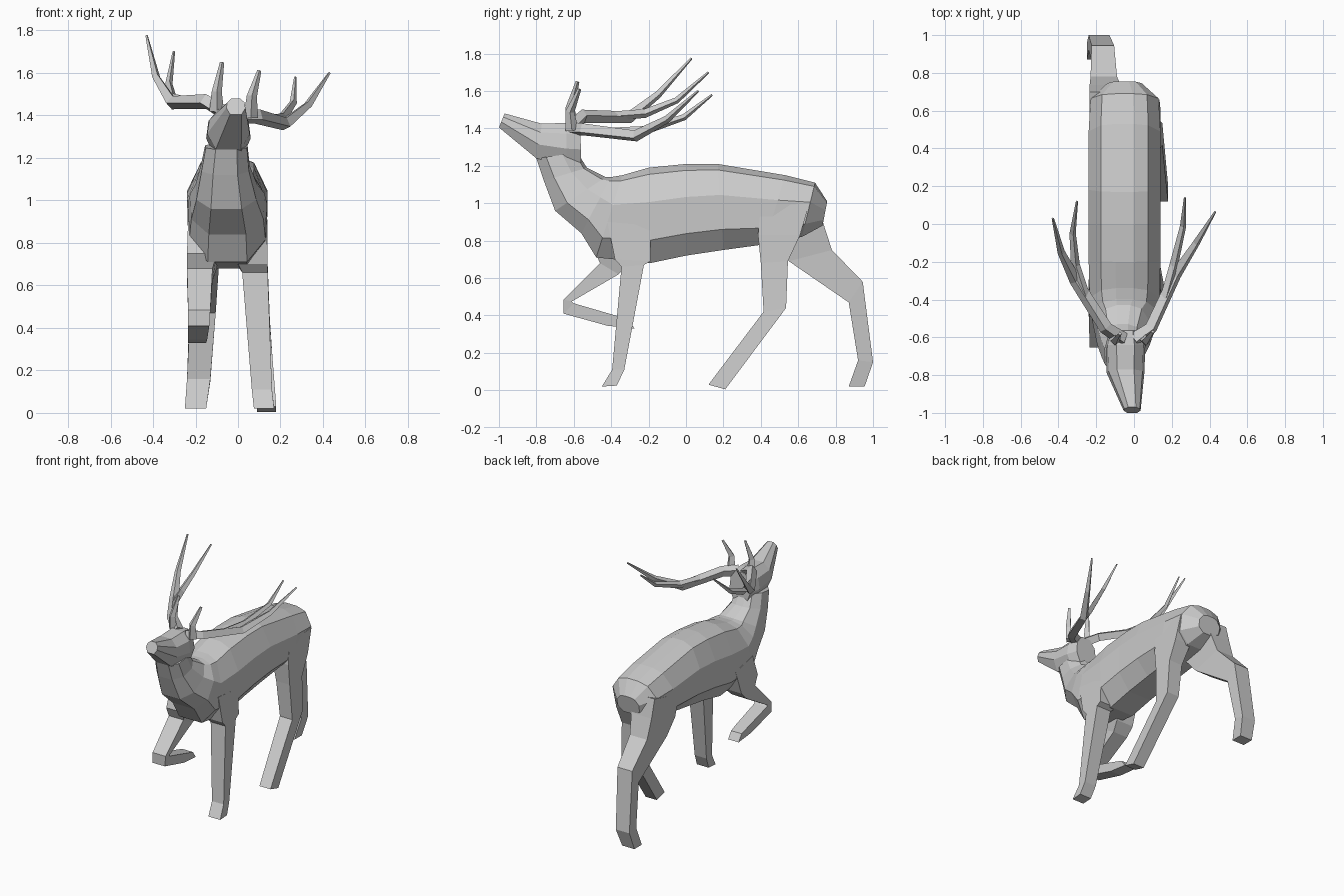
import bpy, bmesh
from mathutils import Vector


def loft(name, rings):
    """Skin a list of equal-sized point rings and cap both ends."""
    bm = bmesh.new()
    vs = [[bm.verts.new(p) for p in r] for r in rings]
    n = len(vs[0])
    for a, b in zip(vs, vs[1:]):
        for i in range(n):
            j = (i + 1) % n
            bm.faces.new((a[i], a[j], b[j], b[i]))
    bm.faces.new(vs[0])
    bm.faces.new(vs[-1])
    bmesh.ops.recalc_face_normals(bm, faces=bm.faces)
    me = bpy.data.meshes.new(name)
    bm.to_mesh(me)
    bm.free()
    ob = bpy.data.objects.new(name, me)
    bpy.context.collection.objects.link(ob)
    return ob


def section(top, bottom, cx, w, profile):
    """Symmetric ring between a top and bottom (y, z) point."""
    t, b = Vector((cx, *top)), Vector((cx, *bottom))
    right = [b.lerp(t, f) + Vector((w * k, 0, 0)) for f, k in profile]
    left = [b.lerp(t, f) - Vector((w * k, 0, 0)) for f, k in reversed(profile)]
    return right + left


def leg(name, rows):
    """Four-sided limb: each row is front (y, z), back (y, z), x range."""
    loft(name, [[(x0, *f), (x1, *f), (x1, *b), (x0, *b)] for f, b, x0, x1 in rows])


def tine(name, path, radii):
    """Tapered four-sided branch."""
    pts = [Vector(p) for p in path]
    rings = []
    for i, p in enumerate(pts):
        d = (pts[min(i + 1, len(pts) - 1)] - pts[max(i - 1, 0)]).normalized()
        side = d.cross(Vector((0.2, -0.5, 1) if abs(d.z) < 0.8 else (0, -1, 0))).normalized()
        up = side.cross(d)
        rings.append([p + radii[i] * v for v in (side, up, -side, -up)])
    loft(name, rings)


# Body and neck
BODY = [(0, .5), (.24, .97), (.64, 1), (.93, .66), (1, .25)]
body_rows = [
    ((-.58, 1.27), (-.80, 1.24), -.055, .10),
    ((-.53, 1.19), (-.76, 1.12), -.06, .115),
    ((-.43, 1.14), (-.70, .96), -.055, .145),
    ((-.40, 1.14), (-.56, .84), -.05, .175),
    ((-.34, 1.15), (-.48, .71), -.05, .185),
    ((-.20, 1.19), (-.19, .68), -.05, .19),
    ((0, 1.21), (0, .72), -.05, .19),
    ((.17, 1.21), (.20, .75), -.05, .19),
    ((.53, 1.15), (.42, .78), -.05, .19),
    ((.69, 1.11), (.62, .82), -.05, .18),
    ((.755, 1.01), (.73, .88), -.05, .09),
]
loft("body_and_neck", [section(*r, BODY) for r in body_rows])

# Head
HEAD = [(0, .6), (.4, 1), (.75, .9), (1, .45)]
head_rows = [
    ((-.565, 1.42), (-.56, 1.20), -.045, .085),
    ((-.64, 1.43), (-.64, 1.20), -.045, .105),
    ((-.77, 1.425), (-.80, 1.24), -.045, .10),
    ((-.97, 1.48), (-1.0, 1.405), -.01, .045),
]
loft("head", [section(*r, HEAD) for r in head_rows])

# Legs
leg("front_leg_standing", [
    ((-.42, .90), (-.19, .88), 0, .135),
    ((-.38, .70), (-.19, .69), 0, .14),
    ((-.345, .66), (-.225, .67), .02, .14),
    ((-.395, .11), (-.33, .11), .065, .16),
    ((-.45, .02), (-.37, .025), .075, .17),
])
leg("front_leg_raised", [
    ((-.44, .90), (-.24, .86), -.235, -.08),
    ((-.49, .75), (-.30, .68), -.24, -.10),
    ((-.46, .68), (-.36, .62), -.24, -.12),
    ((-.655, .485), (-.61, .475), -.235, -.13),
    ((-.655, .41), (-.60, .465), -.235, -.135),
    ((-.42, .345), (-.36, .395), -.235, -.145),
    ((-.275, .33), (-.31, .38), -.235, -.15),
])
leg("rear_leg_forward", [
    ((.40, .98), (.66, 1.0), 0, .135),
    ((.385, .83), (.61, .83), .01, .14),
    ((.40, .68), (.545, .69), .03, .14),
    ((.415, .42), (.535, .44), .05, .15),
    ((.12, .03), (.21, .005), .09, .18),
])
leg("rear_leg_trailing", [
    ((.42, .95), (.70, 1.02), -.235, -.06),
    ((.46, .80), (.735, .89), -.235, -.07),
    ((.55, .69), (.78, .75), -.23, -.09),
    ((.87, .47), (.945, .58), -.225, -.105),
    ((.92, .16), (1.0, .15), -.24, -.13),
    ((.87, .02), (.955, .02), -.25, -.15),
])

# Antlers
tine("left_antler_beam", [(-.06, -.61, 1.41), (-.15, -.55, 1.465), (-.31, -.30, 1.46),
                          (-.385, -.15, 1.58), (-.43, .03, 1.775)],
     [.04, .036, .032, .02, .006])
tine("left_antler_fork", [(-.25, -.40, 1.465), (-.31, -.22, 1.48), (-.325, -.05, 1.55),
                          (-.302, .12, 1.70)],
     [.025, .024, .017, .006])
tine("left_brow_tine", [(-.10, -.61, 1.42), (-.10, -.62, 1.51), (-.075, -.58, 1.65)],
     [.035, .024, .01])
tine("right_antler_beam", [(0, -.61, 1.40), (.09, -.55, 1.395), (.22, -.27, 1.36),
                           (.33, -.10, 1.45), (.43, .065, 1.60)],
     [.04, .036, .032, .02, .006])
tine("right_antler_fork", [(.16, -.40, 1.38), (.21, -.22, 1.39), (.26, -.01, 1.46),
                           (.27, .14, 1.58)],
     [.025, .024, .017, .006])
tine("right_brow_tine", [(.06, -.61, 1.39), (.065, -.62, 1.49), (.10, -.57, 1.61)],
     [.035, .024, .01])
